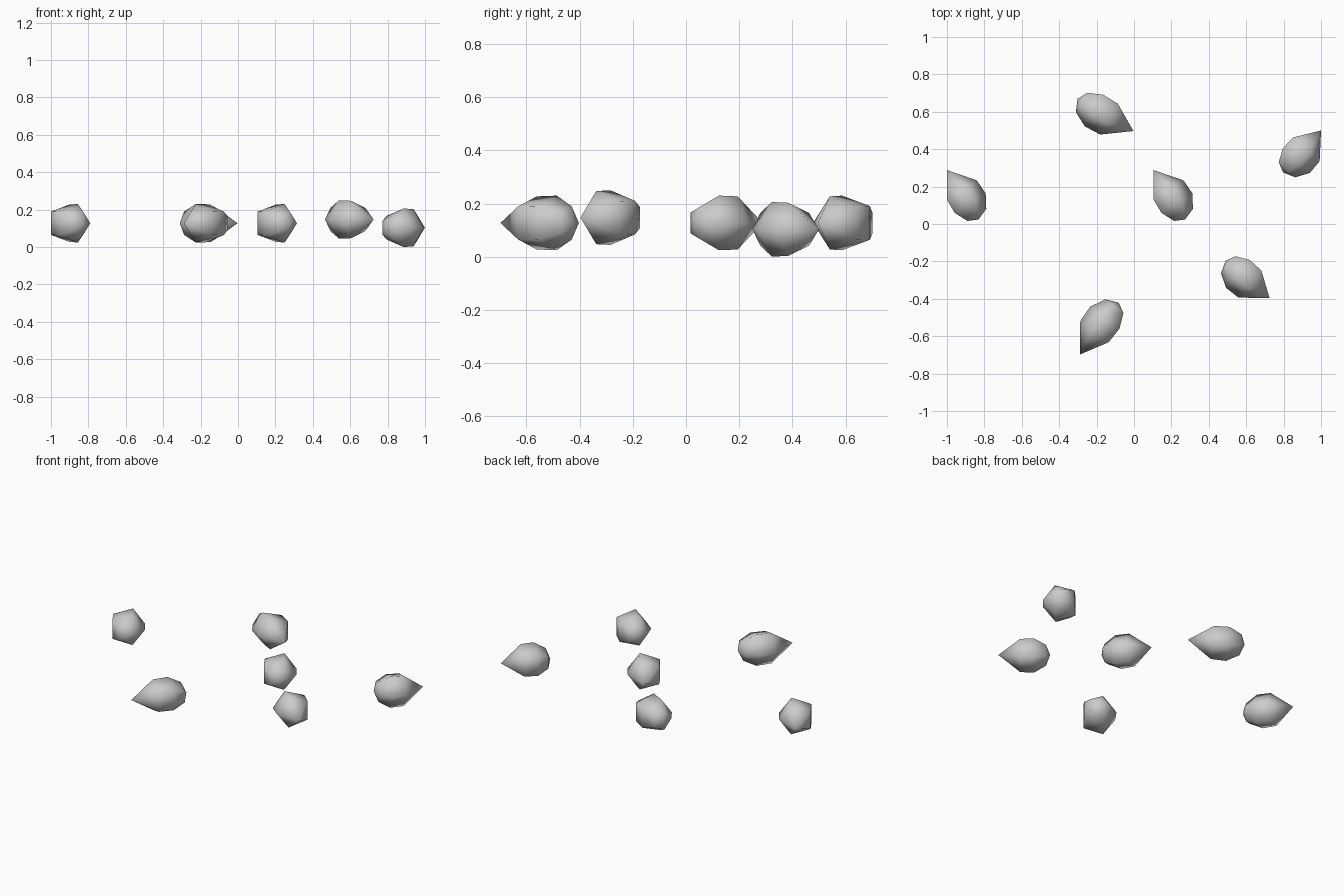
import bpy, bmesh, math
from mathutils import Vector

if "Cube" in bpy.data.objects:
    bpy.data.objects.remove(bpy.data.objects["Cube"])

SIDES = 5
# (fraction of length from the tip, radius) of each ring of the teardrop
RINGS = [(0.42, 0.105), (0.69, 0.108), (0.92, 0.066)]

# tip xy, blunt end xy, centre height
SEEDS = [
    ((-1.0, 0.288), (-0.832, 0.024), 0.127),
    ((0.105, 0.288), (0.273, 0.024), 0.127),
    ((-0.003, 0.497), (-0.302, 0.669), 0.127),
    ((1.0, 0.5), (0.797, 0.276), 0.103),
    ((0.725, -0.397), (0.489, -0.197), 0.147),
    ((-0.29, -0.698), (-0.083, -0.42), 0.127),
]


def seed(name, tip, end, z):
    """Five-sided teardrop lying flat, pointed at tip and rounded at end."""
    tip, end = Vector((*tip, z)), Vector((*end, z))
    axis = end - tip
    side = Vector((-axis.y, axis.x, 0)).normalized()
    up = Vector((0, 0, 1))
    bm = bmesh.new()
    rings = []
    for f, r in RINGS:
        c = tip + axis * f
        rings.append([bm.verts.new(c + r * (side * math.cos(a) + up * math.sin(a)))
                      for a in (math.tau * i / SIDES for i in range(SIDES))])
    point, blunt = bm.verts.new(tip), bm.verts.new(end)
    for i in range(SIDES):
        j = (i + 1) % SIDES
        bm.faces.new((point, rings[0][i], rings[0][j]))
        for a, b in zip(rings, rings[1:]):
            bm.faces.new((a[i], b[i], b[j], a[j]))
        bm.faces.new((blunt, rings[-1][j], rings[-1][i]))
    bmesh.ops.recalc_face_normals(bm, faces=bm.faces)
    for f in bm.faces:
        f.smooth = True
    mesh = bpy.data.meshes.new(name)
    bm.to_mesh(mesh)
    bm.free()
    bpy.context.collection.objects.link(bpy.data.objects.new(name, mesh))


# scattered seeds
for k, (tip, end, z) in enumerate(SEEDS, 1):
    seed(f"seed_{k}", tip, end, z)
